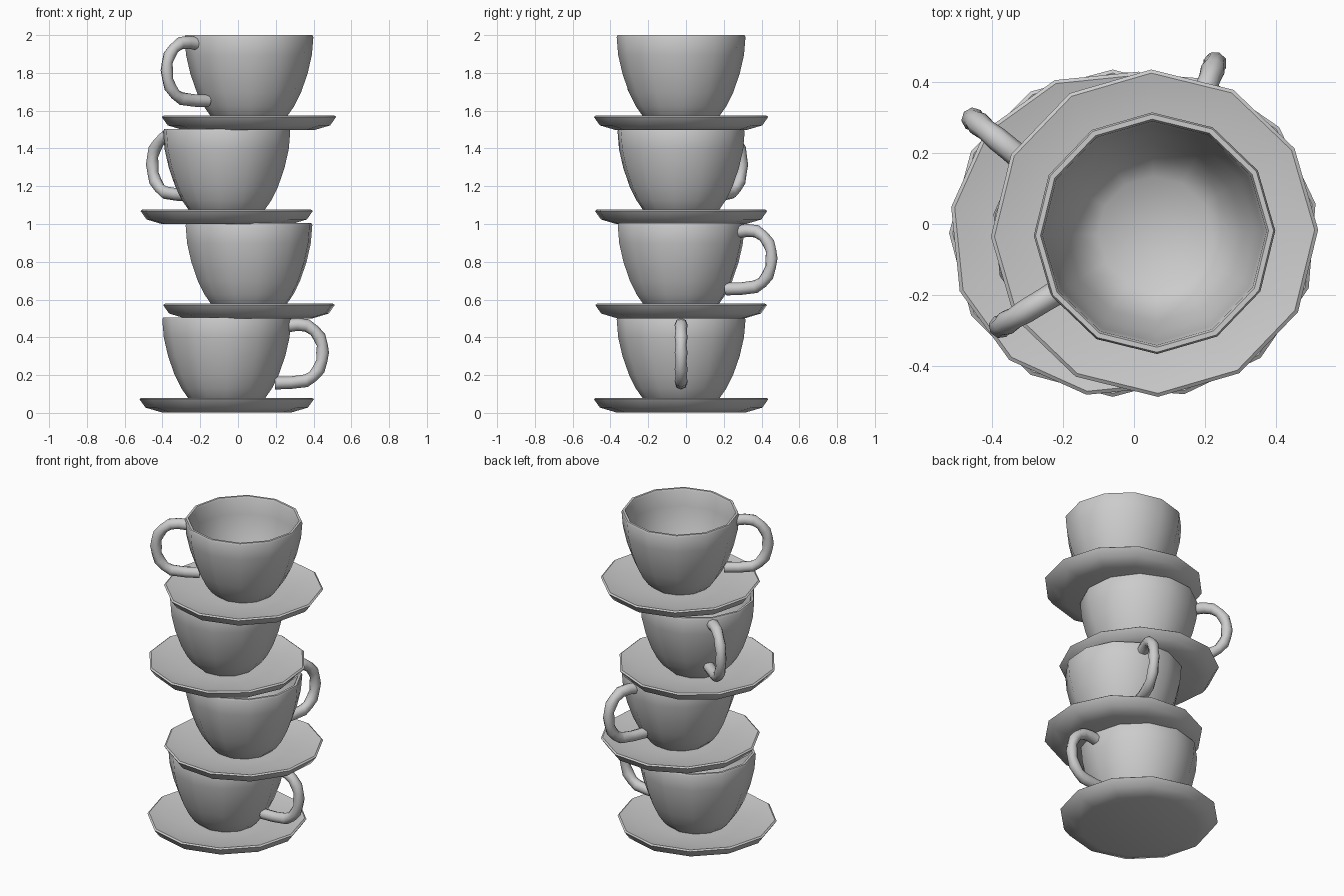
import bpy, bmesh, math
from mathutils import Vector

if "Cube" in bpy.data.objects:
    bpy.data.objects.remove(bpy.data.objects["Cube"])

SIDES = 12
STEP = 0.498


def finish(bm, name, loc, angle, smooth):
    bmesh.ops.recalc_face_normals(bm, faces=bm.faces)
    me = bpy.data.meshes.new(name)
    bm.to_mesh(me)
    bm.free()
    ob = bpy.data.objects.new(name, me)
    bpy.context.collection.objects.link(ob)
    ob.location = loc
    ob.rotation_euler.z = math.radians(angle)
    bpy.ops.object.select_all(action='DESELECT')
    ob.select_set(True)
    bpy.context.view_layer.objects.active = ob
    bpy.ops.object.shade_smooth_by_angle(angle=math.radians(smooth))
    return ob


def bridge(bm, a, b):
    n = max(len(a), len(b))
    for i in range(n):
        j = (i + 1) % n
        if len(a) == 1:
            bm.faces.new((a[0], b[i], b[j]))
        elif len(b) == 1:
            bm.faces.new((a[i], b[0], a[j]))
        else:
            bm.faces.new((a[i], b[i], b[j], a[j]))


def lathe(name, profile, loc, angle):
    bm = bmesh.new()
    rings = []
    for r, z in profile:
        if r == 0:
            rings.append([bm.verts.new((0, 0, z))])
        else:
            rings.append([bm.verts.new((r * math.cos(math.tau * i / SIDES),
                                        r * math.sin(math.tau * i / SIDES), z))
                          for i in range(SIDES)])
    for a, b in zip(rings, rings[1:]):
        bridge(bm, a, b)
    return finish(bm, name, loc, angle, 40)


def tube(name, path, loc, angle, sides=8):
    # path lies in the local xz plane: (x, z, radius)
    bm = bmesh.new()
    pts = [Vector((x, 0, z)) for x, z, _ in path]
    rings = []
    for k, p in enumerate(pts):
        t = (pts[min(k + 1, len(pts) - 1)] - pts[max(k - 1, 0)]).normalized()
        side = Vector((0, 1, 0))
        up = t.cross(side)
        r = path[k][2]
        rings.append([bm.verts.new(p + r * (math.cos(math.tau * i / sides) * side
                                            + math.sin(math.tau * i / sides) * up))
                      for i in range(sides)])
    for a, b in zip(rings, rings[1:]):
        bridge(bm, a, b)
    bm.faces.new(rings[0])
    bm.faces.new(rings[-1])
    return finish(bm, name, loc, angle, 50)


# Half sections: saucer plate, hollow cup, looped handle
saucer = [(0, 0.003), (0.345, 0.003), (0.43, 0.028), (0.462, 0.073), (0.452, 0.08),
          (0.435, 0.076), (0.36, 0.06), (0.22, 0.05), (0, 0.05)]
cup = [(0, 0.045), (0.165, 0.045), (0.205, 0.08), (0.24, 0.13), (0.275, 0.2),
       (0.31, 0.3), (0.333, 0.4), (0.341, 0.495), (0.336, 0.506), (0.322, 0.506),
       (0.316, 0.495), (0.308, 0.4), (0.285, 0.3), (0.25, 0.2), (0.215, 0.13),
       (0.16, 0.085), (0, 0.075)]
handle = [(0.325, 0.462, 0.035), (0.375, 0.468, 0.034), (0.425, 0.463, 0.034),
          (0.465, 0.435, 0.03), (0.492, 0.4, 0.034), (0.506, 0.36, 0.029),
          (0.508, 0.32, 0.034), (0.504, 0.275, 0.029), (0.487, 0.23, 0.034),
          (0.457, 0.193, 0.03), (0.42, 0.17, 0.034), (0.34, 0.16, 0.033),
          (0.255, 0.158, 0.034)]

# Stack leaning alternately left and right, each set turned further round
for n in range(4):
    loc = (-0.06 if n % 2 == 0 else 0.058, -0.026, n * STEP)
    ang = 70.4 * n
    lathe(f"saucer_{n + 1}", saucer, loc, ang)
    lathe(f"cup_{n + 1}", cup, loc, ang)
    tube(f"cup_handle_{n + 1}", handle, loc, ang)
